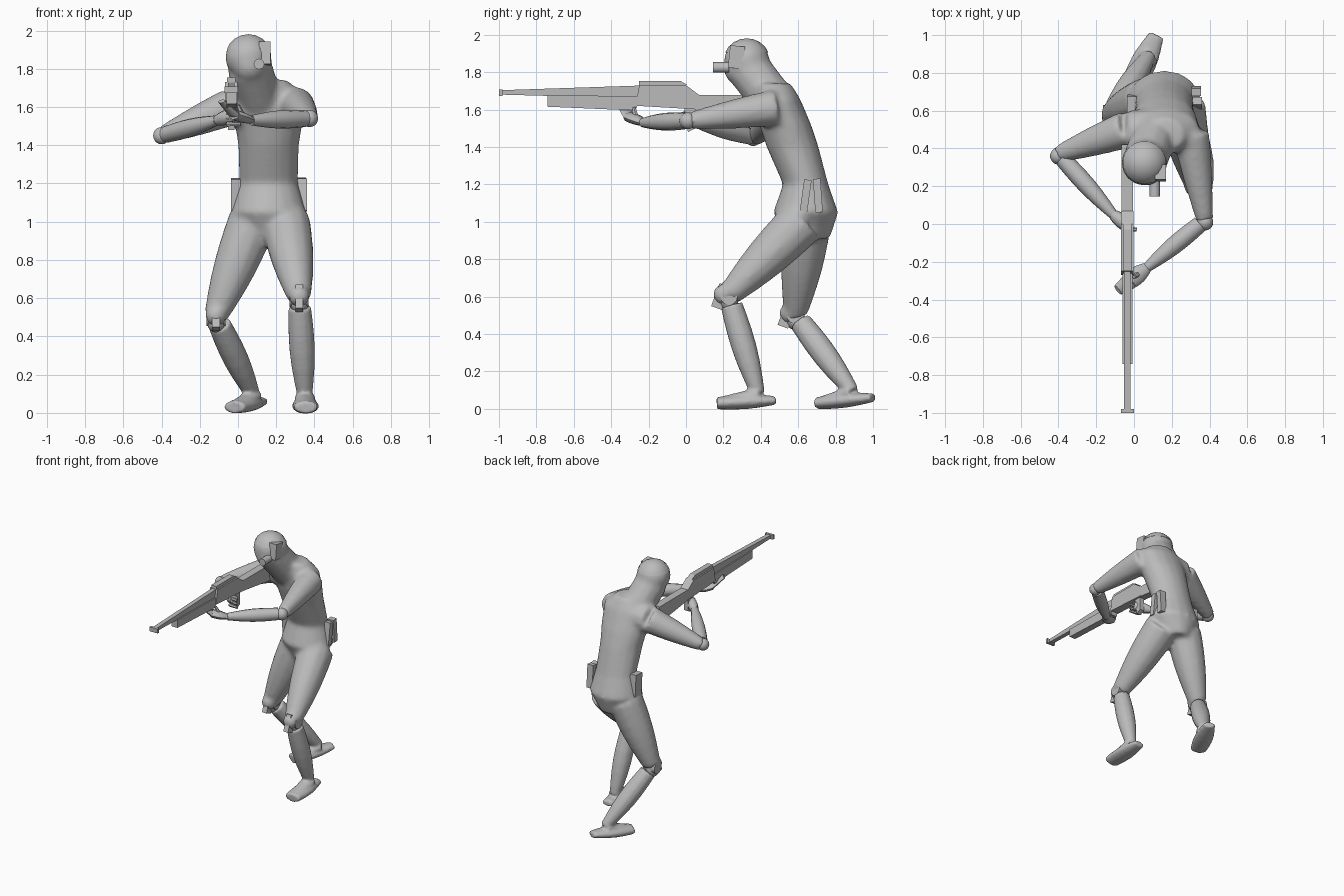
import bpy, bmesh, math
from mathutils import Vector, Matrix

if "Cube" in bpy.data.objects:
    bpy.data.objects.remove(bpy.data.objects["Cube"])

UP = Vector((0, 0, 1))
RIFLE_X, BORE = -.035, 1.7
GREY = (.5, .5, .5, 1)
grey = bpy.data.materials.new("plain grey")
grey.use_nodes = True
grey.diffuse_color = GREY
grey.node_tree.nodes["Principled BSDF"].inputs["Base Color"].default_value = GREY


def point(x, y, z):
    return Vector((x, y, z))


def finish(name, bm, angle=40):
    """Turn the bmesh into a grey object, smooth except at sharp edges."""
    bmesh.ops.recalc_face_normals(bm, faces=bm.faces)
    mesh = bpy.data.meshes.new(name)
    bm.to_mesh(mesh)
    bm.free()
    mesh.materials.append(grey)
    obj = bpy.data.objects.new(name, mesh)
    bpy.context.collection.objects.link(obj)
    bpy.ops.object.select_all(action='DESELECT')
    obj.select_set(True)
    bpy.context.view_layer.objects.active = obj
    bpy.ops.object.shade_smooth_by_angle(angle=math.radians(angle))
    return obj


def fuse(obj, voxel, rounds):
    """Merge overlapping shells into one soft skin."""
    remesh = obj.modifiers.new("Fuse", 'REMESH')
    remesh.mode = 'VOXEL'
    remesh.voxel_size = voxel
    remesh.use_smooth_shade = True
    soften = obj.modifiers.new("Soften", 'SMOOTH')
    soften.iterations = rounds


def bridge(bm, rings):
    """Skin a list of vertex rings and cap both ends."""
    for low, high in zip(rings, rings[1:]):
        for i in range(len(low)):
            bm.faces.new((low[i - 1], low[i], high[i], high[i - 1]))
    bm.faces.new(rings[0])
    bm.faces.new(rings[-1])


def ellipse(bm, centre, u, v, sides):
    turns = [math.tau * i / sides for i in range(sides)]
    return [bm.verts.new(centre + u * math.cos(t) + v * math.sin(t)) for t in turns]


def add_limb(bm, start, end, thick, thin, bulge=0, flat=1, sides=12, steps=6):
    """Tapered tube from start to end, swelling by bulge halfway."""
    axis = (end - start).normalized()
    side = axis.cross(UP).normalized()
    over = side.cross(axis) * flat
    rings = []
    for i in range(steps + 1):
        t = i / steps
        radius = thick + (thin - thick) * t + bulge * math.sin(math.pi * t)
        rings.append(ellipse(bm, start.lerp(end, t), side * radius, over * radius, sides))
    bridge(bm, rings)


def add_ball(bm, centre, radius, stretch=1):
    place = Matrix.Translation(centre) @ Matrix.Diagonal((1, 1, stretch, 1))
    bmesh.ops.create_uvsphere(bm, u_segments=14, v_segments=10, radius=radius, matrix=place)


def limb(name, *args, **options):
    bm = bmesh.new()
    add_limb(bm, *args, **options)
    return finish(name, bm, 50)


def ball(name, *args):
    bm = bmesh.new()
    add_ball(bm, *args)
    return finish(name, bm)


def box(name, centre, size, tilt=0):
    bm = bmesh.new()
    turn = Matrix.Rotation(math.radians(tilt), 4, 'X')
    bmesh.ops.create_cube(bm, matrix=Matrix.Translation(centre) @ turn @ Matrix.Diagonal((*size, 1)), size=1)
    return finish(name, bm, 20)


def rifle_part(name, half_width, profile):
    """Extrude a (y, height above bore) outline across the rifle."""
    bm = bmesh.new()
    bridge(bm, [[bm.verts.new((RIFLE_X + offset, y, BORE + h)) for y, h in profile]
                for offset in (-half_width, half_width)])
    return finish(name, bm, 20)


# Joints of the pose
neck, chin = point(.12, .5, 1.6), point(.06, .34, 1.81)
skull, jaw = point(.055, .325, 1.86), point(.06, .295, 1.82)
left = dict(shoulder=point(.3, .48, 1.61), elbow=point(.375, .02, 1.54), wrist=point(.07, -.23, 1.53),
            hip=point(.25, .62, 1), knee=point(.32, .23, .6), ankle=point(.35, .385, .08),
            heel=point(.35, .48, .045), toe=point(.355, .165, .03))
right = dict(shoulder=point(-.04, .5, 1.6), elbow=point(-.4, .37, 1.45), wrist=point(-.11, .05, 1.53),
             hip=point(.075, .65, 1), knee=point(-.115, .585, .5), ankle=point(.08, .89, .09),
             heel=point(.12, 1, .06), toe=point(-.02, .705, .03))
sides = {"left": left, "right": right}

# Body: torso, neck, head, thighs and upper arms in one skin
body = bmesh.new()
torso = [(.91, .65, .1, .12), (1.05, .64, .2, .175), (1.2, .64, .155, .122), (1.4, .57, .16, .14),
         (1.52, .53, .18, .14), (1.66, .49, .19, .12), (1.74, .47, .1, .09)]
bridge(body, [ellipse(body, point(.16, y, z), point(half, 0, 0), point(0, depth, 0), 16)
              for z, y, half, depth in torso])
add_limb(body, neck, chin, .12, .12)
add_ball(body, skull, .124, .97)
add_ball(body, jaw, .095)
for joints in sides.values():
    add_limb(body, joints["hip"], joints["knee"] + UP * .01, .13, .065, bulge=.015)
    add_ball(body, joints["knee"] + point(0, -.03, .01), .058)
    add_limb(body, joints["shoulder"], joints["elbow"], .1, .047, bulge=.005)
    add_limb(body, neck, joints["shoulder"], .12, .1)
fuse(finish("body", body), .014, 12)

# Cap, side mount and eyepiece
cap = bmesh.new()
add_ball(cap, skull + UP * .003, .124, .95)
bmesh.ops.bisect_plane(cap, geom=cap.verts[:] + cap.edges[:] + cap.faces[:], plane_co=skull + UP * .045,
                       plane_no=-UP, clear_outer=True)
bmesh.ops.holes_fill(cap, edges=cap.edges)
finish("cap", cap)
box("side_mount", point(.14, .27, 1.88), (.06, .08, .12), -6)
limb("eyepiece", point(.11, .23, 1.825), point(.11, .145, 1.825), .028, .028)

for name, joints in sides.items():
    # Lower leg: shin, instep and foot in one skin
    leg = bmesh.new()
    shin_top = joints["knee"].lerp(joints["ankle"], .09)
    add_limb(leg, shin_top, joints["ankle"], .06, .038, bulge=.018)
    add_limb(leg, joints["heel"], joints["toe"], .042, .06, bulge=.02, flat=.55)
    add_limb(leg, joints["ankle"], joints["toe"] + UP * .005, .055, .04, flat=.6)
    fuse(finish(name + "_lower_leg", leg), .01, 3)

    # Hinged knee with its link plate
    across = point(.05, 0, 0)
    limb(name + "_knee_hinge", joints["knee"] - across, joints["knee"] + across, .046, .046)
    ball(name + "_knee_ball", joints["knee"] - UP * .02, .05, 1.2)
    box(name + "_knee_link", joints["knee"] + point(0, -.045, 0), (.04, .06, .13), -20)

    # Ball elbow and forearm
    ball(name + "_elbow", joints["elbow"] + point(0, -.01, 0), .045)
    forearm_top = joints["elbow"].lerp(joints["wrist"], .08)
    limb(name + "_forearm", forearm_top, joints["wrist"], .044, .026, bulge=.012)

# Left hand cradling the handguard
palm = point(-.02, -.3, 1.56)
limb("left_palm", left["wrist"], palm, .028, .045, bulge=.01, flat=.6, sides=8)
limb("left_fingers", palm, point(-.085, -.35, 1.63), .045, .03, flat=.4, sides=8)
limb("left_thumb", point(.03, -.26, 1.53), point(0, -.28, 1.61), .02, .01, sides=6)

# Right hand on the grip
limb("right_palm", right["wrist"], point(-.02, -.02, 1.56), .028, .03, bulge=.01, sides=8)
for i in range(3):
    base = point(-.06, -.02, 1.51) + UP * .027 * i
    limb(f"right_finger_{i}", base, base + point(.075, -.01, 0), .013, .01, sides=6)

# Rifle
rifle_part("barrel", .017, [(-1, -.02), (-.25, -.04), (-.25, .028), (-1, .003)])
rifle_part("muzzle", .035, [(-1, -.027), (-.98, -.027), (-.98, .007), (-1, .007)])
rifle_part("handguard", .026, [(-.74, -.085), (-.27, -.105), (-.24, -.03), (-.74, -.022)])
rifle_part("receiver", .033, [(-.27, -.08), (-.25, .03), (0, .03), (.07, -.022), (.07, -.1)])
rifle_part("top_rail", .022, [(-.25, .03), (-.25, .053), (-.03, .053), (.01, .03)])
rifle_part("stock", .03, [(.05, -.022), (.42, -.022), (.42, -.15), (.05, -.1)])
rifle_part("grip", .018, [(-.01, -.09), (.05, -.09), (.05, -.2), (.01, -.22)])

# Hip pouches
box("left_front_pouch", point(.335, .64, 1.14), (.05, .04, .17), -8)
box("left_rear_pouch", point(.33, .705, 1.14), (.05, .04, .18), 4)
box("right_pouch", point(-.012, .64, 1.14), (.05, .08, .17), 4)
